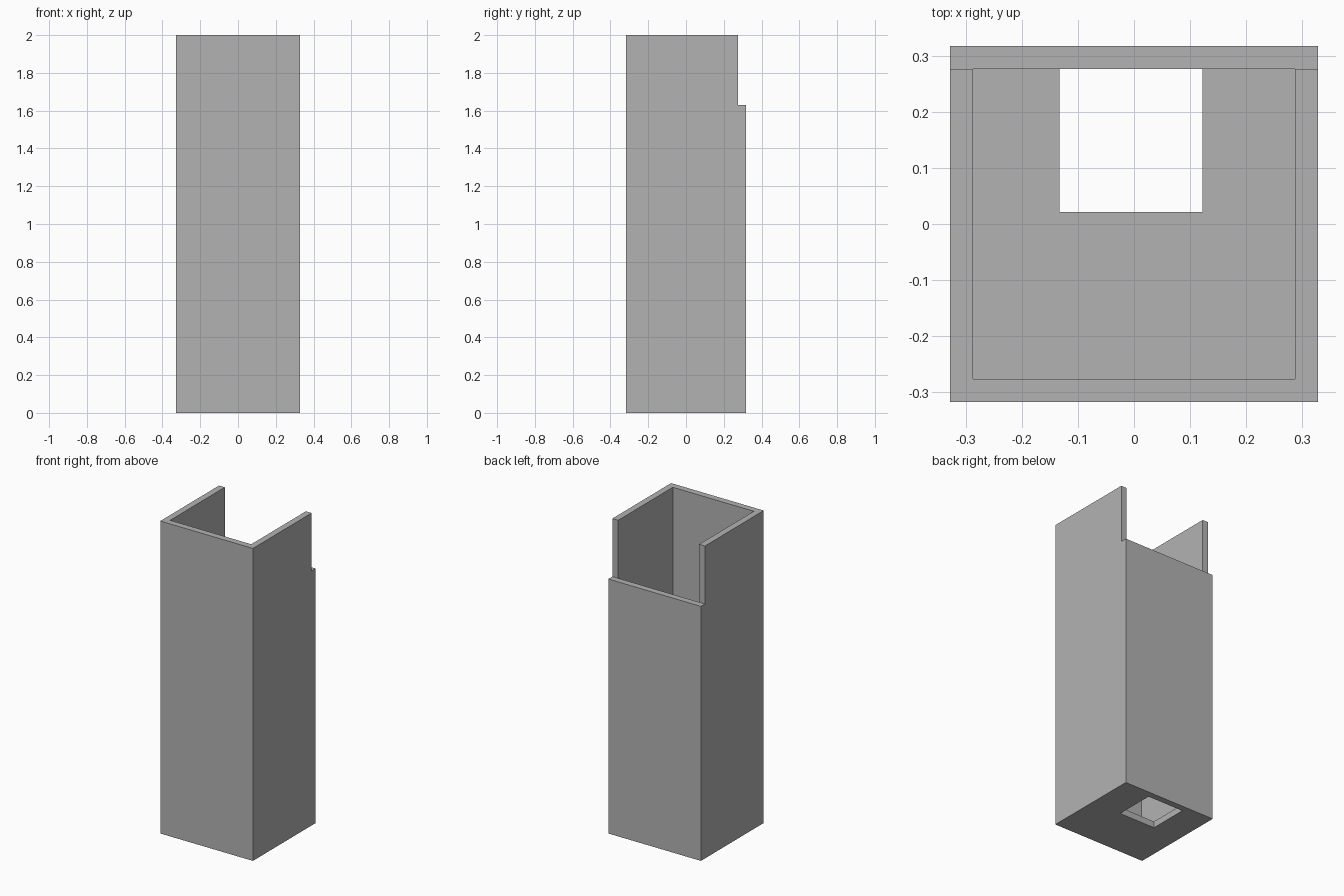
import bpy

if "Cube" in bpy.data.objects:
    bpy.data.objects.remove(bpy.data.objects["Cube"], do_unlink=True)

HALF_X, HALF_Y, HEIGHT = 0.328, 0.3175, 2.0
WALL = 0.041
BACK_TOP = 1.629
IN_X, IN_Y = HALF_X - WALL, HALF_Y - WALL

grey = bpy.data.materials.new("mid_grey")
grey.use_nodes = True
colour = (0.45, 0.45, 0.45, 1)
grey.diffuse_color = colour
grey.node_tree.nodes["Principled BSDF"].inputs["Base Color"].default_value = colour


def box(name, low, high):
    """Box between two opposite corners."""
    centre = [(a + b) / 2 for a, b in zip(low, high)]
    bpy.ops.mesh.primitive_cube_add(size=1, location=centre)
    ob = bpy.context.object
    ob.name = name
    ob.scale = [b - a for a, b in zip(low, high)]
    bpy.ops.object.transform_apply(location=True, rotation=False, scale=True)
    ob.data.materials.append(grey)
    return ob


def cut(target, name, low, high):
    """Remove a box-shaped volume from the target."""
    cutter = box(name, low, high)
    cutter.hide_render = True
    mod = target.modifiers.new(name, "BOOLEAN")
    mod.operation = "DIFFERENCE"
    mod.solver = "EXACT"
    mod.object = cutter
    bpy.context.view_layer.objects.active = target
    bpy.ops.object.modifier_apply(modifier=mod.name)
    bpy.data.objects.remove(cutter, do_unlink=True)


# Tall outer casing
casing = box("casing", (-HALF_X, -HALF_Y, 0), (HALF_X, HALF_Y, HEIGHT))

# Hollow inside, open at the top
cut(casing, "cavity", (-IN_X, -IN_Y, WALL), (IN_X, IN_Y, HEIGHT + 1))

# Lowered back wall
cut(casing, "back_notch", (-1, IN_Y, BACK_TOP), (1, 1, HEIGHT + 1))

# Square opening in the floor, against the back wall
cut(casing, "floor_opening", (-0.133, 0.021, -1), (0.122, IN_Y, WALL + 0.1))
